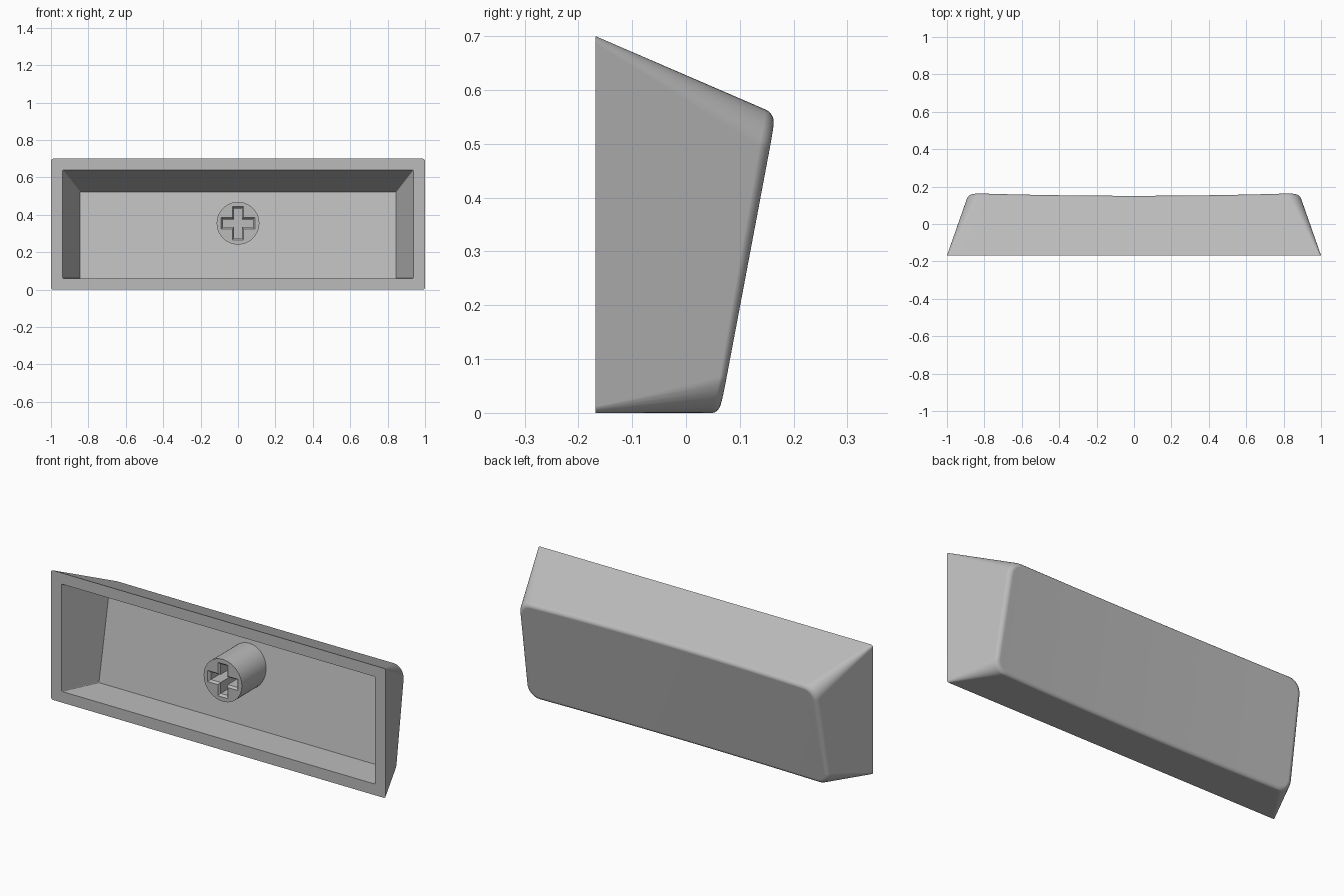
import bpy, bmesh, math
from mathutils import Vector

if "Cube" in bpy.data.objects:
    bpy.data.objects.remove(bpy.data.objects["Cube"])

grey = bpy.data.materials.new("light grey plastic")
grey.diffuse_color = (0.5, 0.5, 0.5, 1)
grey.use_nodes = True
grey.node_tree.nodes["Principled BSDF"].inputs["Base Color"].default_value = grey.diffuse_color

CORNER, LONG = 8, 20            # segments per corner and per long side
FRONT = -0.168                  # plane of the open side


def half_outline(hx, hv, r):
    """Upper half of a rounded rectangle, left to right."""
    arc = [(r * math.cos(a), r * math.sin(a))
           for a in (math.pi / 2 * i / CORNER for i in range(CORNER + 1))]
    left = [(-hx + r - c, hv - r + s) for c, s in arc]
    mid = [((hx - r) * (2 * i / LONG - 1), hv) for i in range(1, LONG)]
    right = [(hx - r + c, hv - r + s) for c, s in reversed(arc)]
    return left + mid + right


def outline(hx, hv, r):
    up = half_outline(hx, hv, r)
    return up + [(x, -v) for x, v in reversed(up)]


def base_ring(hx, z0, z1, r):
    return [Vector((x, FRONT, (z0 + z1) / 2 + v)) for x, v in outline(hx, (z1 - z0) / 2, r)]


def floor_y(z):
    return 0.02 + 0.189 * (z - 0.06)


def face_ring(inset):
    """Rounded outline of the tilted back face, slightly wider at its bottom."""
    pts = []
    for x, v in outline(0.885 - inset, 0.2775 - inset, 0.07 - inset):
        z = 0.2775 + v
        pts.append(Vector((x * (1.008 - 0.03 * v), 0.063 + 0.189 * z, z)))
    return pts


def shell_ring(base, t, inset):
    """Loft from base to face, lowered toward the middle for the dished face."""
    pts = []
    for b, f in zip(base, face_ring(inset)):
        dish = 0.014 * max(0, 1 - (f.x / 0.875) ** 2)
        pts.append(b.lerp(f, t * (1 - dish / (f.y - FRONT))))
    return pts


def finish(name, bm):
    bmesh.ops.recalc_face_normals(bm, faces=bm.faces[:])
    mesh = bpy.data.meshes.new(name)
    bm.to_mesh(mesh)
    bm.free()
    mesh.materials.append(grey)
    ob = bpy.data.objects.new(name, mesh)
    bpy.context.collection.objects.link(ob)
    bpy.ops.object.select_all(action='DESELECT')
    ob.select_set(True)
    bpy.context.view_layer.objects.active = ob
    bpy.ops.object.shade_smooth_by_angle(angle=math.radians(30))
    mod = ob.modifiers.new("even shading", 'WEIGHTED_NORMAL')
    mod.keep_sharp = True
    return ob


def bridge(bm, a, b):
    n = len(a)
    for i in range(n):
        bm.faces.new((a[i], a[(i + 1) % n], b[(i + 1) % n], b[i]))


# Key shell: cavity floor, cavity mouth, rim, outer walls, rounded edge, dished face
cavity = base_ring(0.845, 0.06, 0.522, 0.004)
for p in cavity:
    p.y = floor_y(p.z)
base = base_ring(1.0, 0.0, 0.70, 0.012)
rings = [cavity, base_ring(0.937, 0.06, 0.64, 0.004), base]
for i in range(7):
    a = math.pi / 2 * i / 6
    rings.append(shell_ring(base, 1 - 0.055 * (1 - math.sin(a)), 0.018 * (1 - math.cos(a))))

bm = bmesh.new()
loops = [[bm.verts.new(p) for p in ring] for ring in rings]
for a, b in zip(loops, loops[1:]):
    bridge(bm, a, b)
for loop in (loops[0], loops[-1]):          # strips from upper to lower half
    n = len(loop)
    for i in range(n // 2 - 1):
        bm.faces.new((loop[i], loop[i + 1], loop[n - 2 - i], loop[n - 1 - i]))
finish("key_shell", bm)

# Stem: round post with a chamfered cross-shaped socket
CZ, TIP = 0.355, -0.13


def cross(arm, w, y):
    quarter = [(arm, w), (w, w), (w, arm)]
    pts = []
    for k in range(4):
        c, s = ((1, 0), (0, 1), (-1, 0), (0, -1))[k]
        pts += [Vector((x * c - z * s, y, CZ + x * s + z * c)) for x, z in quarter]
    return pts


circle = [(0.114 * math.cos(2 * math.pi * i / 48), CZ + 0.114 * math.sin(2 * math.pi * i / 48))
          for i in range(48)]
bm = bmesh.new()
tip = [bm.verts.new((x, TIP, z)) for x, z in circle]
root = [bm.verts.new((x, floor_y(z) + 0.004, z)) for x, z in circle]
bridge(bm, tip, root)
bm.faces.new(root)
sockets = [[bm.verts.new(p) for p in cross(*c)]
           for c in ((0.09, 0.03, TIP), (0.08, 0.021, TIP + 0.012), (0.08, 0.021, 0.03))]
for a, b in zip(sockets, sockets[1:]):
    bridge(bm, a, b)
bm.faces.new(sockets[-1])
edges = [bm.edges.get((l[i], l[(i + 1) % len(l)])) for l in (tip, sockets[0]) for i in range(len(l))]
bmesh.ops.triangle_fill(bm, edges=edges, use_beauty=True, normal=(0, -1, 0))
finish("stem", bm)
